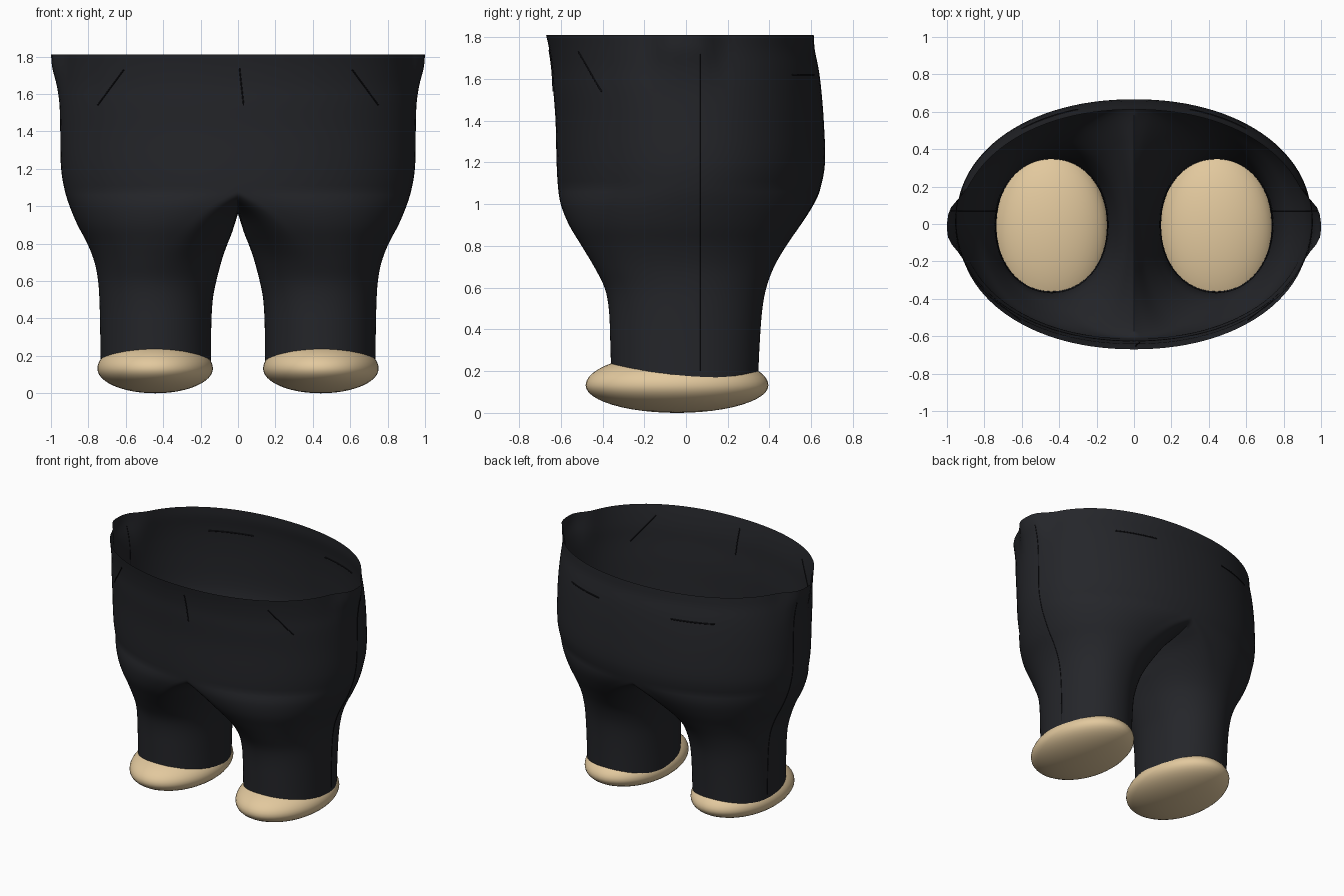
import bpy, bmesh, math

if "Cube" in bpy.data.objects:
    bpy.data.objects.remove(bpy.data.objects["Cube"])

# z, outer x, inner x, leg centre x, front y, back y, side bump
ROWS = [
    (1.81, .937, 0, 0, -.67, .612, .063), (1.74, .938, 0, 0, -.655, .617, .055),
    (1.65, .942, 0, 0, -.642, .635, .028), (1.55, .948, 0, 0, -.636, .648, .007),
    (1.40, .950, 0, 0, -.625, .66, 0), (1.20, .945, 0, 0, -.62, .666, 0),
    (1.08, .925, 0, 0, -.613, .645, 0), (1.00, .90, .014, .15, -.60, .61, 0),
    (.90, .858, .034, .27, -.56, .548, 0), (.80, .805, .062, .35, -.50, .48, 0),
    (.70, .767, .090, .405, -.44, .422, 0), (.60, .748, .116, .43, -.39, .385, 0),
    (.50, .741, .135, .438, -.37, .366, 0), (.35, .737, .143, .44, -.363, .354, 0),
    (.16, .735, .145, .44, -.358, .345, 0)]
CROTCH, N, M = 1.08, 56, 32


def params(z):
    """Smooth interpolation of the row table at height z."""
    k = next((i for i in range(len(ROWS) - 2) if z >= ROWS[i + 1][0]), len(ROWS) - 2)
    a, b = ROWS[k], ROWS[k + 1]
    p, q = ROWS[max(k - 1, 0)], ROWS[min(k + 2, len(ROWS) - 1)]
    h = b[0] - a[0]
    f = (z - a[0]) / h
    out = []
    for c in range(1, 7):
        m0 = (b[c] - p[c]) / (b[0] - p[0]) * h
        m1 = (q[c] - a[c]) / (q[0] - a[0]) * h
        if c in (2, 3) and a[0] <= CROTCH + .001 and p[c] == 0 and a[c] == 0:
            m0 = b[c] - a[c]
        if c in (2, 3) and b[0] >= CROTCH - .001:
            m0 = m1 = 0
        out.append(a[c] * (2*f**3 - 3*f*f + 1) + m0 * (f**3 - 2*f*f + f)
                   + b[c] * (3*f*f - 2*f**3) + m1 * (f**3 - f*f))
    return out


def spow(v, e):
    return 0 if abs(v) < 1e-6 else math.copysign(abs(v) ** e, v)


def surf(z, t):
    """Point on the right half: t 0..pi outer side, pi..2pi inner leg."""
    xo, xi, cx, yf, yb, bump = params(z)
    s, c = spow(math.sin(t), .95), spow(math.cos(t), .95)
    y = (yf + yb) / 2 - (yb - yf) / 2 * c
    if s >= 0:
        x = cx + (xo - cx) * s
        return (x + bump * math.exp(-(y / .14) ** 4) * (s > .5), y, z)
    dip = .12 * max(0, min(1, (z - .7) / .38)) ** 1.5
    return (cx + (cx - xi) * s, y, z + dip * s)


def material(name, col):
    m = bpy.data.materials.new(name)
    m.diffuse_color = (*col, 1)
    m.use_nodes = True
    m.node_tree.nodes["Principled BSDF"].inputs["Base Color"].default_value = m.diffuse_color
    return m


fabric = material("dark_fabric", (.018, .019, .023))
thread = material("seam_thread", (.006, .006, .008))
tan = material("tan_shoe", (.76, .58, .34))

# trousers: half body lofted into one leg, mirrored
bm = bmesh.new()
zs = []
for a, b in zip(ROWS, ROWS[1:]):
    zs += [a[0] + (b[0] - a[0]) * i / 4 for i in range(4)]
zs.append(ROWS[-1][0])
grid = []
for z in zs:
    row = [bm.verts.new(surf(z, math.pi * i / N)) for i in range(N + 1)]
    if z <= CROTCH + 1e-6:
        row += [bm.verts.new(surf(z, math.pi * (1 + j / M))) for j in range(1, M)]
    grid.append(row)
for a, b in zip(grid, grid[1:]):
    closed = len(a) > N + 1
    n = len(a)
    for i in range(n if closed else N):
        j = (i + 1) % n
        bm.faces.new((a[i], b[i], b[j], a[j]))
me = bpy.data.meshes.new("trousers")
bm.to_mesh(me)
bm.free()
trousers = bpy.data.objects.new("trousers", me)
bpy.context.collection.objects.link(trousers)
me.materials.append(fabric)
mod = trousers.modifiers.new("mirror", 'MIRROR')
mod.use_clip = True
bpy.context.view_layer.objects.active = trousers
trousers.select_set(True)
bpy.ops.object.modifier_apply(modifier="mirror")
bpy.ops.object.shade_smooth_by_angle(angle=math.radians(50))


# seams: thin cords lying on the surface
def cord(name, paths, r):
    cu = bpy.data.curves.new(name, 'CURVE')
    cu.dimensions = '3D'
    cu.bevel_depth, cu.bevel_resolution, cu.use_fill_caps = r, 1, True
    for pts in paths:
        sp = cu.splines.new('POLY')
        sp.points.add(len(pts) - 1)
        for p, co in zip(sp.points, pts):
            p.co = (*co, 1)
    cu.materials.append(thread)
    ob = bpy.data.objects.new(name, cu)
    bpy.context.collection.objects.link(ob)


def at_x(x, z, back=False):
    t = math.asin(spow(min(1, abs(x) / params(z)[0]), 1 / .95))
    p = surf(z, math.pi - t if back else t)
    return (x, p[1], z)


def at_y(y, z):
    _, _, _, yf, yb, _ = params(z)
    c = ((yf + yb) / 2 - y) / ((yb - yf) / 2)
    return surf(z, math.acos(spow(c, 1 / .95)))


def line(x0, z0, x1, z1, back=False, n=10):
    return [at_x(x0 + (x1 - x0) * i / n, z0 + (z1 - z0) * i / n, back) for i in range(n + 1)]


def both(path):
    return [path, [(-x, y, z) for x, y, z in path]]


cord("front_pocket_seams", both(line(.61, 1.73, .75, 1.54)), .004)
cord("back_pocket_seams", both(line(.3, 1.62, .6, 1.62, True)), .005)
cord("side_seams", both([at_y(.07, 1.72 - 1.52 * i / 50) for i in range(51)]), .003)
cord("fly_seam", [line(.008, 1.74, .03, 1.54)], .004)

# shoes: flattened ellipsoids, slightly taller above the middle
for side, s in (("right", 1), ("left", -1)):
    bpy.ops.mesh.primitive_uv_sphere_add(segments=48, ring_count=24, radius=1)
    shoe = bpy.context.object
    shoe.name = side + "_shoe"
    for v in shoe.data.vertices:
        x, y, z = v.co
        v.co = (s * .443 + .309 * x, -.043 + .438 * y, .132 + z * (.152 if z > 0 else .132))
    shoe.data.materials.append(tan)
    bpy.ops.object.shade_smooth()
